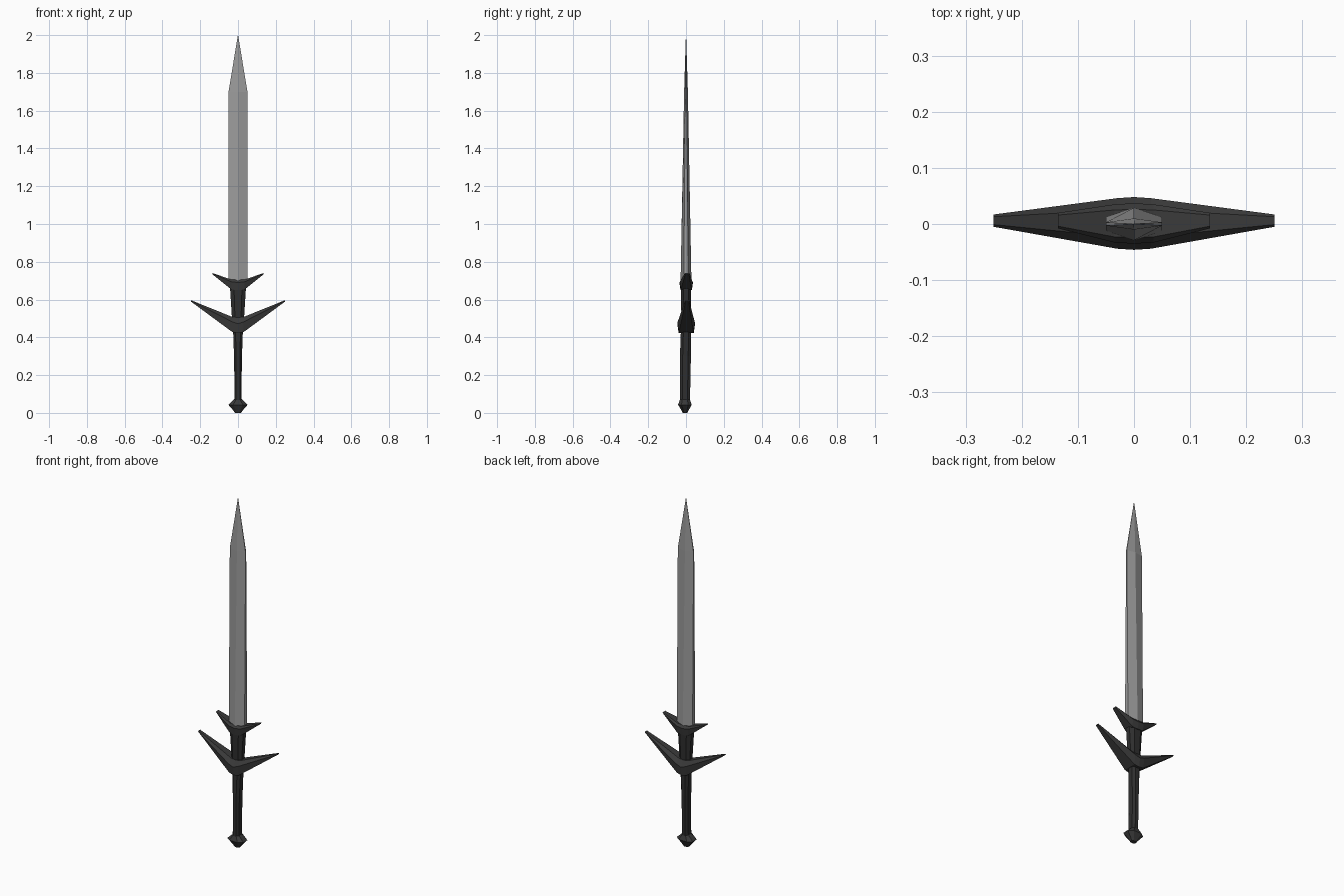
import bpy, bmesh, math

if "Cube" in bpy.data.objects:
    bpy.data.objects.remove(bpy.data.objects["Cube"])


def material(name, v):
    m = bpy.data.materials.new(name)
    m.diffuse_color = (v, v, v, 1)
    m.use_nodes = True
    m.node_tree.nodes["Principled BSDF"].inputs["Base Color"].default_value = m.diffuse_color
    return m


STEEL = material("grey steel", 0.33)
IRON = material("dark iron", 0.042)
LEATHER = material("black grip", 0.028)


def loft(name, rings, mat):
    """Skin a list of equal-length closed rings and cap both ends."""
    bm = bmesh.new()
    vs = [[bm.verts.new(p) for p in r] for r in rings]
    n = len(rings[0])
    for a, b in zip(vs, vs[1:]):
        for i in range(n):
            j = (i + 1) % n
            bm.faces.new((a[i], a[j], b[j], b[i]))
    bm.faces.new(vs[0])
    bm.faces.new(vs[-1])
    bmesh.ops.remove_doubles(bm, verts=bm.verts, dist=1e-5)
    bmesh.ops.recalc_face_normals(bm, faces=bm.faces)
    me = bpy.data.meshes.new(name)
    bm.to_mesh(me)
    bm.free()
    me.materials.append(mat)
    ob = bpy.data.objects.new(name, me)
    bpy.context.collection.objects.link(ob)
    return ob


def octagon(z, hx, hy, cy=0.0):
    """Chamfered rectangular ring around the vertical axis."""
    c = 0.5
    pts = [(1, -c), (1, c), (c, 1), (-c, 1), (-1, c), (-1, -c), (-c, -1), (c, -1)]
    return [(hx * x, cy + hy * y, z) for x, y in pts]


def blade_ring(z, hx, hy, edge):
    """Flattened diamond with a central ridge and narrow edges."""
    return [(hx, -edge, z), (hx, edge, z), (0, hy, z),
            (-hx, edge, z), (-hx, -edge, z), (0, -hy, z)]


# Blade, thinning steadily to a point
loft("blade", [blade_ring(0.68, 0.05, 0.029, 0.012),
               blade_ring(1.70, 0.05, 0.010, 0.003),
               blade_ring(2.0, 0.0006, 0.0006, 0.0003)], STEEL)


def guard(name, stations):
    """Swept crossguard; each station is x, y centre, then
    (half depth, height) for the top, ridge and bottom."""
    def ring(s, sign):
        x, cy, (tw, tz), (mw, mz), (bw, bz) = s
        return [(sign * x, cy + y, z) for y, z in
                ((-tw, tz), (tw, tz), (mw, mz), (bw, bz), (-bw, bz), (-mw, mz))]
    rings = [ring(s, -1) for s in reversed(stations[1:])]
    rings += [ring(s, 1) for s in stations]
    return loft(name, rings, IRON)


# Two upswept guards
guard("lower_guard", [
    (0.0, 0.001, (0.027, 0.505), (0.047, 0.472), (0.040, 0.422)),
    (0.03, 0.001, (0.024, 0.508), (0.045, 0.482), (0.038, 0.428)),
    (0.25, 0.006, (0.007, 0.597), (0.011, 0.594), (0.008, 0.590))])
guard("upper_guard", [
    (0.0, 0.001, (0.025, 0.705), (0.036, 0.690), (0.030, 0.650)),
    (0.035, 0.001, (0.024, 0.706), (0.034, 0.694), (0.028, 0.653)),
    (0.135, 0.006, (0.010, 0.740), (0.014, 0.737), (0.010, 0.733))])

# Ricasso between the guards
loft("upper_grip", [octagon(0.47, 0.030, 0.024), octagon(0.66, 0.042, 0.027)], LEATHER)

# Main handle, slightly bowed
loft("handle", [octagon(0.06, 0.020, 0.027, -0.006),
                octagon(0.16, 0.019, 0.028, -0.005),
                octagon(0.30, 0.021, 0.029, -0.003),
                octagon(0.44, 0.026, 0.027, 0.0)], LEATHER)

# Faceted pommel
loft("pommel", [octagon(0.0, 0.016, 0.012, -0.005),
                octagon(0.012, 0.024, 0.018, -0.005),
                octagon(0.043, 0.051, 0.036, -0.006),
                octagon(0.072, 0.020, 0.026, -0.006)], IRON)
